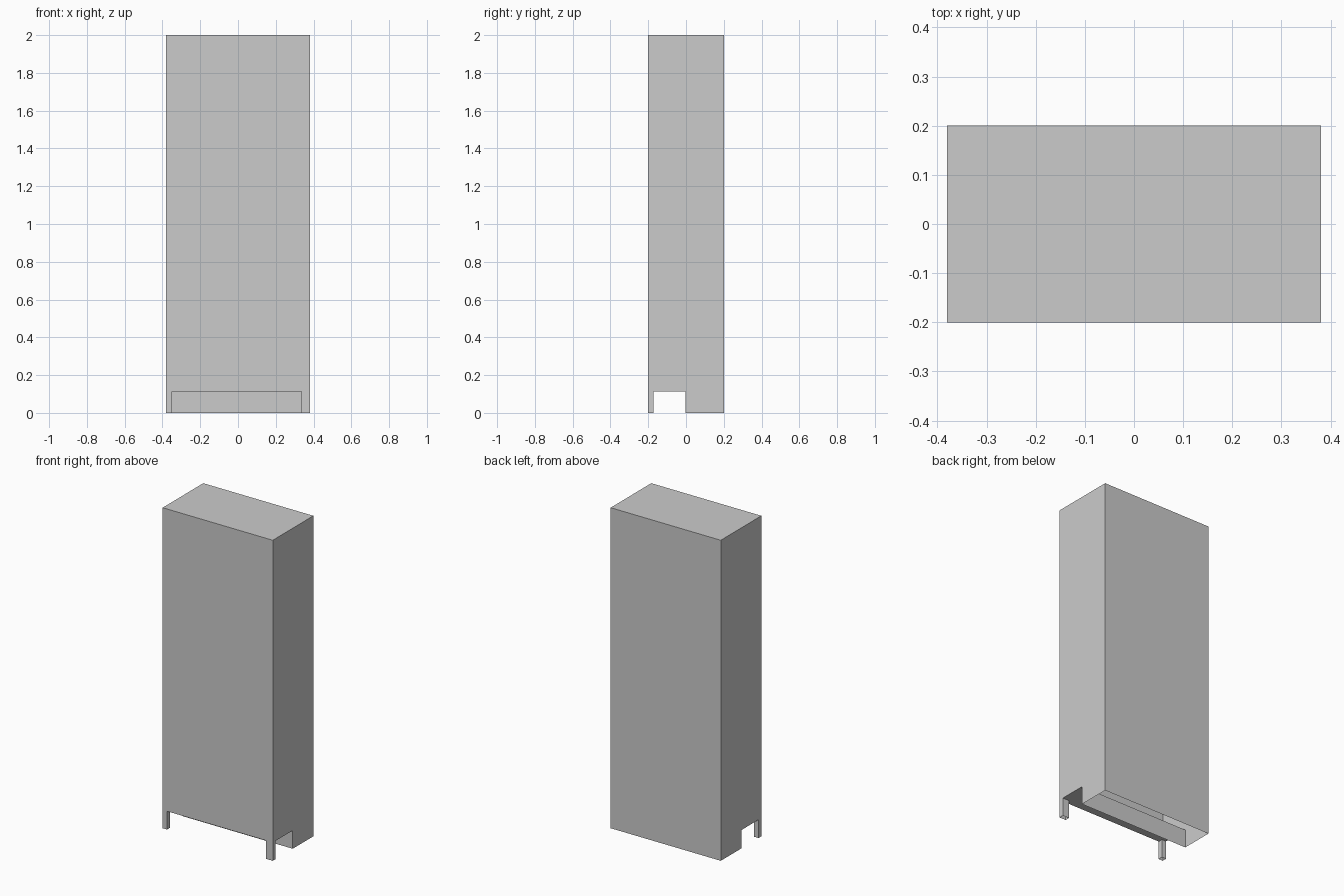
import bpy, bmesh, math
from mathutils import Vector

if "Cube" in bpy.data.objects:
    bpy.data.objects.remove(bpy.data.objects["Cube"])

# Break lines of the cabinet: legs, recess and plinth
GRID = ([-0.38, -0.35, 0.335, 0.38],
        [-0.20, -0.172, -0.003, 0.20],
        [0.0, 0.114, 2.0])


def filled(i, j, k):
    """Full upper body; below it a rear plinth and two front legs."""
    if not (0 <= i < 3 and 0 <= j < 3 and 0 <= k < 2):
        return False
    return k == 1 or j == 2 or (j == 0 and i != 1)


def add_side(bm, cell, axis, step):
    """Add one outward-facing side of a grid cell."""
    a, b = (axis + 1) % 3, (axis + 2) % 3
    corners = [(0, 0), (1, 0), (1, 1), (0, 1)]
    if step < 0:
        corners.reverse()
    verts = []
    for u, v in corners:
        idx = list(cell)
        idx[axis] += step > 0
        idx[a] += u
        idx[b] += v
        verts.append(bm.verts.new(Vector([GRID[n][idx[n]] for n in range(3)])))
    bm.faces.new(verts)


# Outer shell, left open underneath
bm = bmesh.new()
for cell in [(i, j, k) for i in range(3) for j in range(3) for k in range(2)]:
    if not filled(*cell):
        continue
    for axis in range(3):
        for step in (-1, 1):
            near = list(cell)
            near[axis] += step
            if not filled(*near) and near[2] >= 0:
                add_side(bm, cell, axis, step)

# Merge the panels into clean flat faces
bmesh.ops.remove_doubles(bm, verts=bm.verts, dist=1e-5)
bmesh.ops.dissolve_limit(bm, angle_limit=math.radians(1),
                         verts=bm.verts, edges=bm.edges)

mesh = bpy.data.meshes.new("cabinet")
bm.to_mesh(mesh)
bm.free()
bpy.context.collection.objects.link(bpy.data.objects.new("cabinet", mesh))
